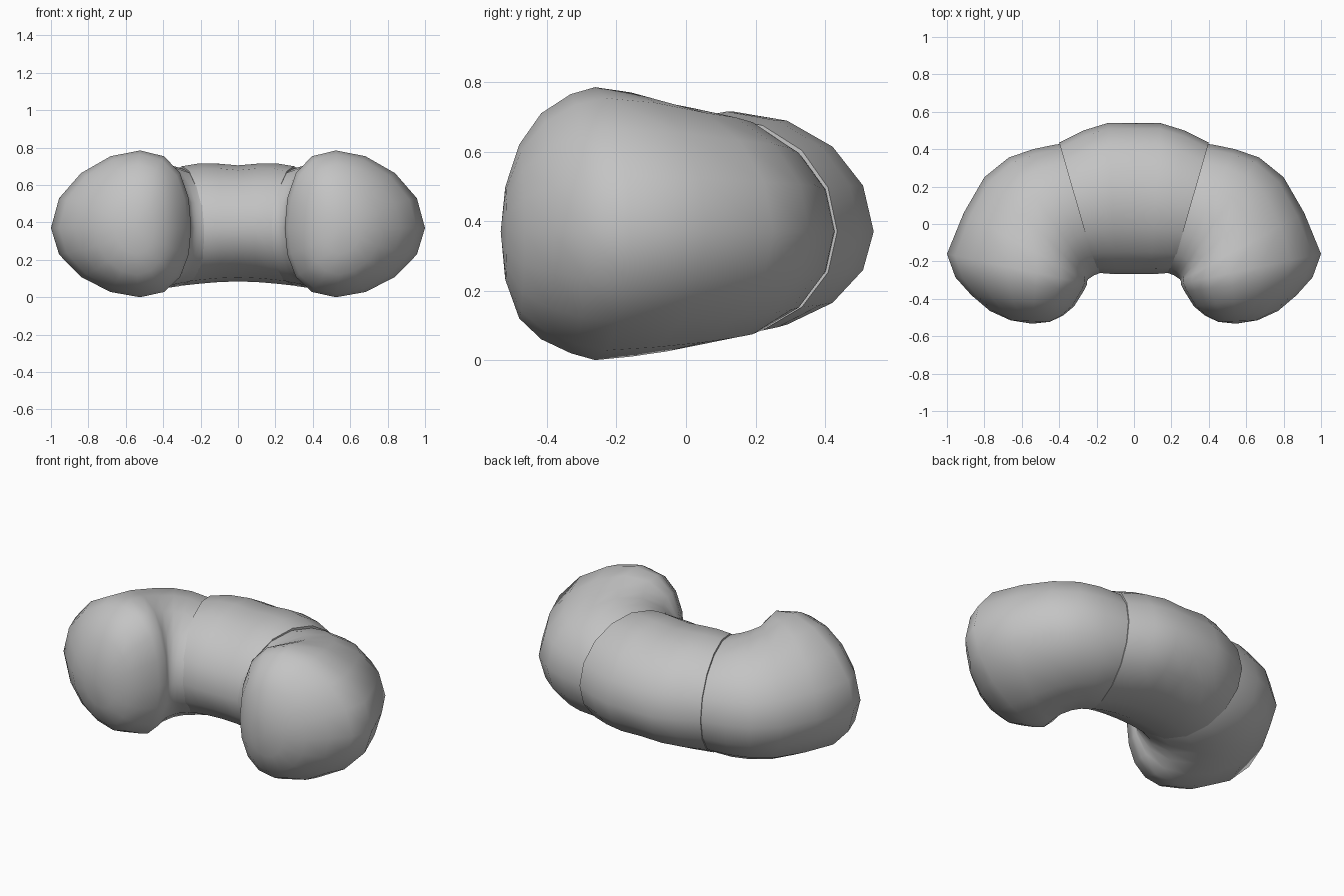
import bpy, bmesh, math

if "Cube" in bpy.data.objects:
    bpy.data.objects.remove(bpy.data.objects["Cube"])

SIDES = 16
MID_Z = 0.37

grey = bpy.data.materials.new("soft grey")
grey.diffuse_color = (0.55, 0.55, 0.55, 1)
grey.use_nodes = True
grey.node_tree.nodes["Principled BSDF"].inputs["Base Color"].default_value = grey.diffuse_color


def section(bm, inner, outer, low, high, lean=0.0, sx=1):
    """Oval ring between an inner and an outer plan point; lean shifts its crown inwards."""
    ring = []
    for k in range(SIDES):
        a = 2 * math.pi * k / SIDES
        c, s = math.cos(a), math.sin(a)
        t = 0.5 + 0.5 * c - 0.5 * lean * s * s
        x = inner[0] + (outer[0] - inner[0]) * t
        y = inner[1] + (outer[1] - inner[1]) * t
        z = MID_Z + s * ((high - MID_Z) if s > 0 else (MID_Z - low))
        ring.append(bm.verts.new((sx * x, y, z)))
    return ring


def loft(name, rings, tip=None, sx=1):
    bm = bmesh.new()
    loops = [section(bm, *r, sx=sx) for r in rings]
    for a, b in zip(loops, loops[1:]):
        for k in range(SIDES):
            n = (k + 1) % SIDES
            bm.faces.new((a[k], a[n], b[n], b[k]))
    bm.faces.new(loops[0])
    if tip:
        p = bm.verts.new((sx * tip[0], tip[1], tip[2]))
        for k in range(SIDES):
            bm.faces.new((loops[-1][k], loops[-1][(k + 1) % SIDES], p))
    else:
        bm.faces.new(loops[-1])
    bmesh.ops.recalc_face_normals(bm, faces=bm.faces)
    for f in bm.faces:
        f.smooth = len(f.verts) <= 4
    me = bpy.data.meshes.new(name)
    bm.to_mesh(me)
    bm.free()
    me.materials.append(grey)
    ob = bpy.data.objects.new(name, me)
    bpy.context.collection.objects.link(ob)
    return ob


# Middle band: right half listed, mirrored to the left
half = [
    ((0.09, -0.268), (0.14, 0.54), 0.08, 0.715),
    ((0.15, -0.265), (0.27, 0.50), 0.072, 0.715),
    ((0.20, -0.26), (0.40, 0.435), 0.062, 0.70),
]
flip = lambda r: ((-r[0][0], r[0][1]), (-r[1][0], r[1][1]), r[2], r[3])
centre = ((0, -0.268), (0, 0.54), 0.085, 0.705)
loft("middle_band", [flip(r) for r in reversed(half)] + [centre] + half)

# Rounded end lobes, starting inside the band and swelling toward the front
lobe = [
    ((0.12, -0.24), (0.28, 0.44), 0.10, 0.66),
    ((0.19, -0.265), (0.42, 0.425), 0.06, 0.69),
    ((0.215, -0.275), (0.54, 0.40), 0.05, 0.71),
    ((0.23, -0.285), (0.67, 0.355), 0.04, 0.725, 0.05),
    ((0.245, -0.295), (0.80, 0.25), 0.025, 0.74, 0.12),
    ((0.25, -0.305), (0.91, 0.06), 0.01, 0.77, 0.2),
    ((0.25, -0.32), (1.0, -0.16), 0.0, 0.785, 0.27),
    ((0.27, -0.36), (0.955, -0.285), 0.02, 0.765, 0.25),
    ((0.32, -0.44), (0.87, -0.38), 0.06, 0.71, 0.22),
    ((0.38, -0.49), (0.77, -0.465), 0.12, 0.62, 0.18),
    ((0.45, -0.523), (0.66, -0.515), 0.23, 0.50, 0.1),
]
for side, sx in (("right", 1), ("left", -1)):
    loft(side + "_lobe", lobe, tip=(0.545, -0.533, MID_Z), sx=sx)
